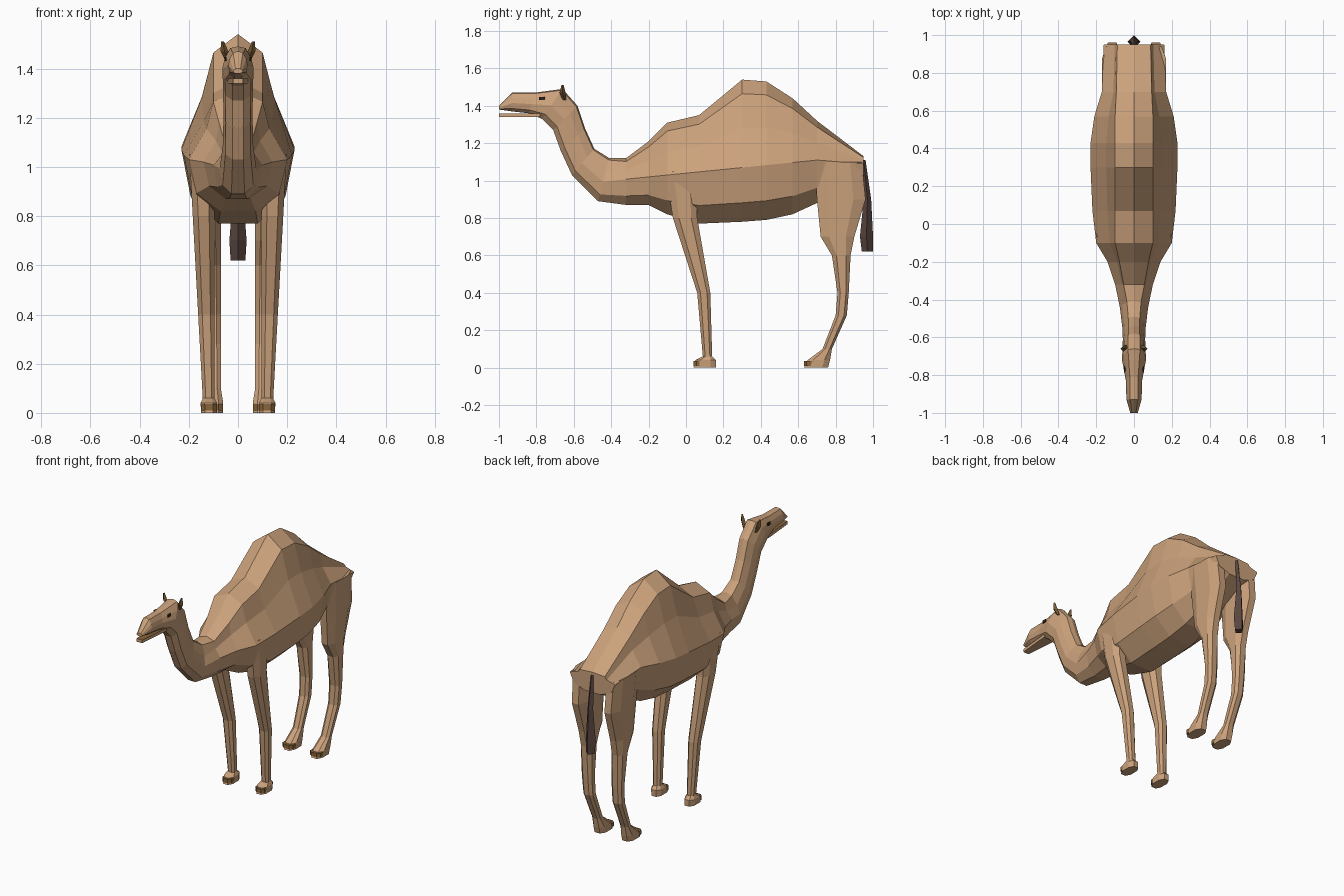
import bpy
import bmesh
from mathutils import Vector

default_cube = bpy.data.objects.get("Cube")
if default_cube:
    bpy.data.objects.remove(default_cube, do_unlink=True)


def material(name, red, green, blue):
    mat = bpy.data.materials.new(name)
    mat.use_nodes = True
    colour = (red, green, blue, 1)
    mat.diffuse_color = colour
    mat.node_tree.nodes["Principled BSDF"].inputs["Base Color"].default_value = colour
    return mat


tan_coat = material("tan coat", 0.6, 0.36, 0.2)
tail_hair = material("dark tail hair", 0.1, 0.06, 0.05)
ear_brown = material("ear brown", 0.16, 0.09, 0.03)
toe_brown = material("toe brown", 0.25, 0.13, 0.04)
eye_dark = material("eye dark", 0.03, 0.02, 0.01)


def loft(name, rings, mat, mirror=False):
    """Skin a list of equal-length rings and cap both ends."""
    bm = bmesh.new()
    loops = [[bm.verts.new(point) for point in ring] for ring in rings]
    for near, far in zip(loops, loops[1:]):
        for i in range(len(near)):
            bm.faces.new((near[i - 1], near[i], far[i], far[i - 1]))
    bm.faces.new(loops[0])
    bm.faces.new(loops[-1])
    bmesh.ops.recalc_face_normals(bm, faces=bm.faces)
    mesh = bpy.data.meshes.new(name)
    bm.to_mesh(mesh)
    bm.free()
    mesh.materials.append(mat)
    obj = bpy.data.objects.new(name, mesh)
    bpy.context.collection.objects.link(obj)
    if mirror:
        obj.modifiers.new("Mirror", 'MIRROR').use_axis[0] = True
    return obj


def body_ring(top, bottom, wide_at, shoulder, middle, wide, drop):
    """Symmetric section hung between a top and a bottom point."""
    low_at = wide_at + (1 - wide_at) * 0.65
    outline = [(wide_at * drop, shoulder), (wide_at * 0.55, middle), (wide_at, wide),
               (low_at, wide * 0.84), (1, wide * 0.36)]
    left = [top.lerp(bottom, along) + Vector((across, 0, 0)) for along, across in outline]
    right = [Vector((-point.x, point.y, point.z)) for point in reversed(left)]
    return [top] + left + right


def trunk_ring(y, top, bottom, wide):
    """Upright section; the flank line rises gently toward the rump."""
    flank = min(1.04 + y * 0.1, top - 0.04)
    wide_at = (top - flank) / (top - bottom)
    return body_ring(Vector((0, y, top)), Vector((0, y, bottom)), wide_at,
                     min(0.1, wide * 0.55), wide * 0.64, wide, 0.16)


def neck_ring(top_y, top_z, bottom_y, bottom_z):
    """Tilted section whose width follows its depth."""
    top, bottom = Vector((0, top_y, top_z)), Vector((0, bottom_y, bottom_z))
    wide = (top - bottom).length / 4 + 0.015
    return body_ring(top, bottom, 0.55, wide / 2, wide * 0.85, wide, 0.08)


def box_ring(z, front, back, inner, outer):
    """Horizontal rectangle with cut corners."""
    dx, dy = (outer - inner) / 4, (back - front) / 4
    return [(inner + dx, front, z), (outer - dx, front, z),
            (outer, front + dy, z), (outer, back - dy, z),
            (outer - dx, back, z), (inner + dx, back, z),
            (inner, back - dy, z), (inner, front + dy, z)]


def diamond_ring(x, y, z, radius):
    return [(x + radius, y, z), (x, y + radius, z), (x - radius, y, z), (x, y - radius, z)]


# Trunk with hump, rump to chest: y, top, bottom, half width
trunk = [
    (0.95, 1.13, 1, 0.16), (0.7, 1.32, 0.88, 0.17), (0.57, 1.44, 0.82, 0.21),
    (0.43, 1.53, 0.79, 0.23), (0.3, 1.54, 0.78, 0.23), (0.07, 1.35, 0.77, 0.22),
    (-0.1, 1.31, 0.82, 0.2), (-0.2, 1.21, 0.87, 0.14), (-0.32, 1.12, 0.87, 0.1),
]
# Neck and head, chest to muzzle: top y and z, bottom y and z
neck = [
    (-0.41, 1.12, -0.47, 0.89), (-0.49, 1.17, -0.61, 1.03), (-0.54, 1.28, -0.67, 1.16),
    (-0.58, 1.4, -0.71, 1.27), (-0.66, 1.49, -0.77, 1.33), (-0.81, 1.47, -0.84, 1.36),
    (-0.93, 1.47, -0.93, 1.37), (-1, 1.4, -1, 1.38),
]
loft("body_neck_and_head",
     [trunk_ring(*section) for section in trunk] + [neck_ring(*section) for section in neck],
     tan_coat)

# Lower jaw, with a brown lip on its upper face
jaw = loft("lower_jaw", [[(-half, y, 1.36), (half, y, 1.36), (half, y, 1.34), (-half, y, 1.34)]
                         for y, half in ((-0.78, 0.04), (-1, 0.02))], tan_coat)
jaw.data.materials.append(toe_brown)
for face in jaw.data.polygons:
    face.material_index = int(face.normal.z > 0.5)

# Leg outlines from the side: height, front, back
front_outline = [(1.05, -0.11, 0.06), (0.8, -0.07, 0.06), (0.4, 0.06, 0.13),
                 (0.06, 0.09, 0.14), (0.04, 0.05, 0.16), (0, 0.04, 0.16)]
rear_outline = [(1.1, 0.69, 0.94), (0.9, 0.7, 0.96), (0.7, 0.72, 0.9), (0.6, 0.78, 0.88),
                (0.4, 0.81, 0.87), (0.28, 0.8, 0.86), (0.1, 0.73, 0.78),
                (0.04, 0.65, 0.77), (0, 0.63, 0.76)]


def leg_pair(name, outline, inner, outer, slope):
    """Legs widen upward by the slope, and the feet spread a little."""
    rings = []
    for z, front, back in outline:
        spread = 0.01 if z < 0.05 else 0
        rings.append(box_ring(z, front, back, inner - spread, outer + z * slope + spread))
    loft(name + "_legs", rings, tan_coat, True)
    # Toe caps wrap the front of each foot
    toe = outline[-1][1]
    loft(name + "_toes", [box_ring(z, toe, toe + 0.06, inner - 0.01, outer + 0.01)
                          for z in (0.01, 0.035)], toe_brown, True)


leg_pair("front", front_outline, 0.095, 0.14, 0.055)
leg_pair("rear", rear_outline, 0.07, 0.125, 0.04)

# Tail: thin at the root, tufted at the end
tail = [(0.95, 1.11, 0.01), (0.97, 0.9, 0.02), (0.965, 0.7, 0.035), (0.97, 0.62, 0.03)]
loft("tail", [diamond_ring(0, *section) for section in tail], tail_hair)

# Ears: leaf shapes leaning outward
ears = [(0.04, -0.65, 1.43, 0.01), (0.055, -0.66, 1.47, 0.016), (0.063, -0.66, 1.51, 0.006)]
loft("ears", [diamond_ring(*section) for section in ears], ear_brown, True)

# Eyes: thin plates on the sides of the head
loft("eyes", [box_ring(z, -0.785, -0.755, 0.046, 0.054) for z in (1.43, 1.447)], eye_dark, True)
